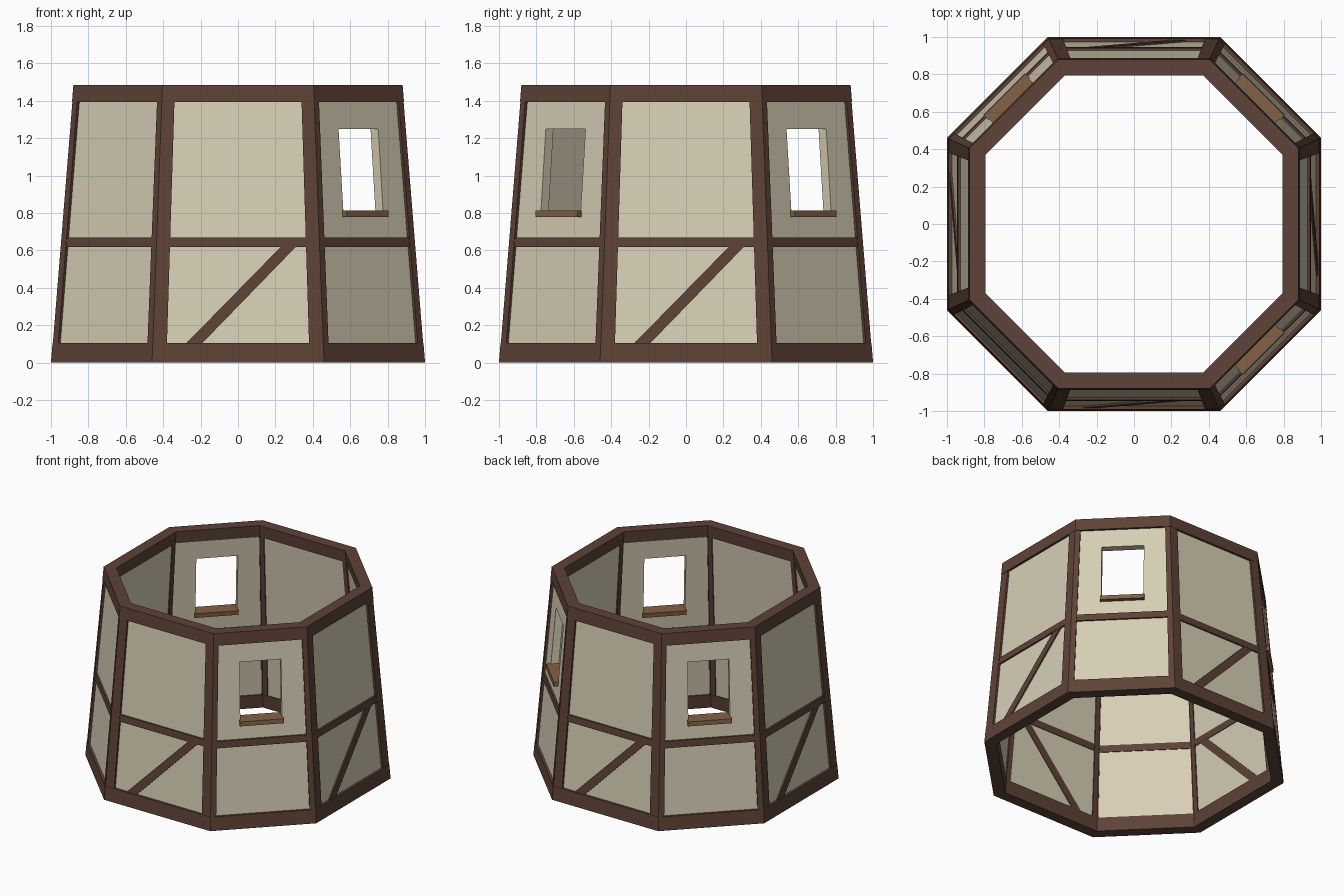
import bpy
import bmesh
import math
from mathutils import Vector

HEIGHT = 1.485
DEPTH = 0.085                      # timber thickness
MITRE = math.tan(math.pi / 8)

cube = bpy.data.objects.get("Cube")
if cube:
    bpy.data.objects.remove(cube, do_unlink=True)


def material(name, rgb):
    mat = bpy.data.materials.new(name)
    mat.use_nodes = True
    mat.diffuse_color = (*rgb, 1)
    bsdf = next(n for n in mat.node_tree.nodes if n.type == 'BSDF_PRINCIPLED')
    bsdf.inputs["Base Color"].default_value = (*rgb, 1)
    bsdf.inputs["Roughness"].default_value = 0.9
    return mat


TIMBER = material("dark timber", (0.11, 0.055, 0.038))
PLASTER = material("beige plaster", (0.68, 0.62, 0.46))
SILL = material("light wood", (0.23, 0.12, 0.06))


def taper(z):
    return 1 - 0.12 * z / HEIGHT


def half_width(side, z, d=0.0):
    """Half the width of a wall at a height and depth, up to its mitre."""
    return (0.382 if side % 2 else 0.46) * taper(z) - d * MITRE


def place(side, u, z, d):
    """Point on a leaning wall: u along it, z up, d inward from its face."""
    a = math.radians(45 * side - 90)
    n = Vector((math.cos(a), math.sin(a), 0))
    t = Vector((-math.sin(a), math.cos(a), 0))
    apothem = (1.0324 if side % 2 else 1.0) * taper(z) - d
    return n * apothem + t * u + Vector((0, 0, z))


def add_object(name, bm, mat):
    bmesh.ops.recalc_face_normals(bm, faces=bm.faces)
    mesh = bpy.data.meshes.new(name)
    bm.to_mesh(mesh)
    bm.free()
    mesh.materials.append(mat)
    obj = bpy.data.objects.new(name, mesh)
    bpy.context.collection.objects.link(obj)
    return obj


def bridge(bm, a, b):
    for i in range(len(a)):
        j = (i + 1) % len(a)
        bm.faces.new((a[i], a[j], b[j], b[i]))


def prism(name, loop_a, loop_b, mat):
    """Solid between two matching outlines."""
    bm = bmesh.new()
    a, b = ([bm.verts.new(p) for p in loop] for loop in (loop_a, loop_b))
    bm.faces.new(a)
    bm.faces.new(b)
    bridge(bm, a, b)
    return add_object(name, bm, mat)


def tube(name, loops, mat):
    """Closed frame through four matching outlines."""
    bm = bmesh.new()
    rings = [[bm.verts.new(p) for p in loop] for loop in loops]
    for i in range(4):
        bridge(bm, rings[i], rings[(i + 1) % 4])
    return add_object(name, bm, mat)


def slab(name, side, outline, d0, d1, mat):
    """Flat piece lying in a wall, from depth d0 to d1."""
    loops = [[place(side, u, z, d) for u, z in outline] for d in (d0, d1)]
    return prism(name, *loops, mat)


def wall_outline(side, z0, z1, inset):
    w0, w1 = (half_width(side, z) - inset for z in (z0, z1))
    return [(-w0, z0), (w0, z0), (w1, z1), (-w1, z1)]


def rectangle(w, z0, z1):
    return [(-w, z0), (w, z0), (w, z1), (-w, z1)]


# Octagonal sill beam and top plate
def ring_loop(z, d):
    return [place(k, half_width(k, z, d), z, d) for k in range(8)]


for name, z0, z1 in (("bottom_beam", 0, 0.105), ("top_plate", 1.392, HEIGHT)):
    tube(name, [ring_loop(z0, 0), ring_loop(z1, 0),
                ring_loop(z1, DEPTH), ring_loop(z0, DEPTH)], TIMBER)


# Bent corner posts, flush with both neighbouring walls
def post_section(k, z):
    d0, d1 = 0.002, DEPTH - 0.002
    nxt = (k + 1) % 8
    face = [(0.042 if s % 2 else 0.077) * taper(z) for s in (k, nxt)]
    u0 = half_width(k, z) - face[0]
    u1 = face[1] - half_width(nxt, z)
    return [place(k, u0, z, d0), place(k, half_width(k, z, d0), z, d0),
            place(nxt, u1, z, d0), place(nxt, u1, z, d1),
            place(k, half_width(k, z, d1), z, d1), place(k, u0, z, d1)]


for k in range(8):
    prism(f"corner_post_{k + 1}", post_section(k, 0.01),
          post_section(k, HEIGHT - 0.01), TIMBER)

# Walls: plaster panel, middle rail, and a brace or a window
WINDOW_SIDES = (1, 3, 5)
PANEL_FRONT, PANEL_BACK = 0.018, 0.076
for k in range(8):
    panel = wall_outline(k, 0.05, 1.44, 0.038)
    if k in WINDOW_SIDES:
        hole = rectangle(0.15, 0.795, 1.248)
        tube(f"window_panel_{k + 1}",
             [[place(k, u, z, d) for u, z in outline] for outline, d in (
                 (panel, PANEL_FRONT), (hole, PANEL_FRONT),
                 (hole, PANEL_BACK), (panel, PANEL_BACK))], PLASTER)
        slab(f"window_sill_{k + 1}", k, rectangle(0.158, 0.778, 0.812),
             -0.014, 0.1, SILL)
    else:
        slab(f"wall_panel_{k + 1}", k, panel, PANEL_FRONT, PANEL_BACK, PLASTER)

    slab(f"middle_rail_{k + 1}", k, wall_outline(k, 0.617, 0.669, 0.036),
         0.005, DEPTH - 0.004, TIMBER)

    if k % 2 == 0:
        brace = [(-0.285, 0.095), (-0.2, 0.095), (0.32, 0.63), (0.24, 0.63)]
        slab(f"diagonal_brace_{k + 1}", k, brace, 0.008, DEPTH - 0.005, TIMBER)
